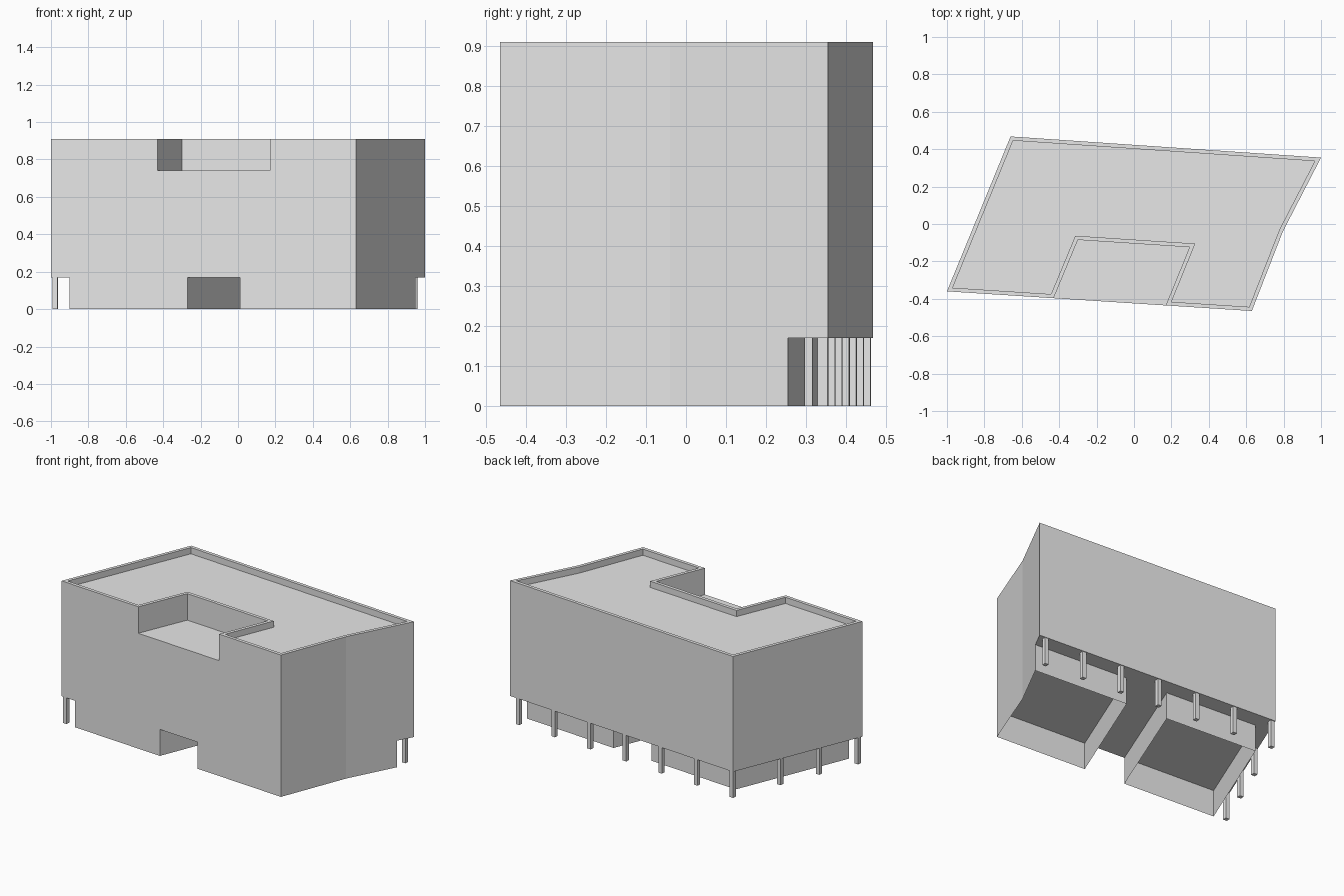
import bpy, bmesh
from math import radians
from mathutils import Vector

cube = bpy.data.objects.get("Cube")
if cube:
    bpy.data.objects.remove(cube, do_unlink=True)

GROUND, SOFFIT, TERRACE, TOP = 0.0, 0.17, 0.74, 0.91
RIM, RECESS, COLUMN = 0.021, 0.04, 0.026

grey = bpy.data.materials.new("plain_grey")
grey.use_nodes = True
grey.diffuse_color = (0.8, 0.8, 0.8, 1)
grey.node_tree.nodes["Principled BSDF"].inputs["Base Color"].default_value = (0.8, 0.8, 0.8, 1)

# Plan corners, counter-clockwise
west_front, east_front = Vector((-1, -0.36)), Vector((0.63, -0.465))
east_bend, east_back = Vector((0.796, -0.04)), Vector((1, 0.355))
west_back = Vector((-0.66, 0.468))


def on_front(x):
    """Point of the front wall line at the given x."""
    t = (x - west_front.x) / (east_front.x - west_front.x)
    return west_front.lerp(east_front, t)


# Front wall breakpoints: ground rooms, passage and roof terrace
room_start, passage_l, passage_r = on_front(-0.9), on_front(-0.27), on_front(0.01)
notch_l, notch_r = on_front(-0.43), on_front(0.17)
notch_back_l, notch_back_r = Vector((-0.3, -0.085)), Vector((0.297, -0.124))
room_end = east_bend.lerp(east_back, 0.747)

sides = [east_front, east_bend, room_end, east_back, west_back]
outline = [west_front, room_start, notch_l, passage_l, passage_r, notch_r] + sides
roofline = [west_front, room_start, notch_l, notch_back_l, notch_back_r, notch_r] + sides
terrace = [notch_l, passage_l, passage_r, notch_r, notch_back_r, notch_back_l]
west_room = [room_start, notch_l, passage_l, Vector((0.022, 0.316)), Vector((-0.603, 0.358))]
east_room = [passage_r, notch_r, east_front, east_bend, room_end, Vector((0.305, 0.298))]

bm = bmesh.new()
shared = {}


def vert(p, z):
    key = (round(p.x, 4), round(p.y, 4), z)
    if key not in shared:
        shared[key] = bm.verts.new((p.x, p.y, z))
    return shared[key]


def slab(points, z):
    return bm.faces.new([vert(p, z) for p in points])


def walls(points, low, high):
    for p, q in zip(points, points[1:] + points[:1]):
        bm.faces.new([vert(p, low), vert(q, low), vert(q, high), vert(p, high)])


# Open-bottomed ground rooms, main storeys and notched top storey
walls(west_room, GROUND, SOFFIT)
walls(east_room, GROUND, SOFFIT)
slab(outline[::-1], SOFFIT)
walls(outline, SOFFIT, TERRACE)
slab(terrace, TERRACE)
walls(roofline, TERRACE, TOP)
roof = slab(roofline, TOP)

# Parapet around the sunken roof
bm.normal_update()
for width in (RIM, 0):
    bmesh.ops.inset_region(bm, faces=[roof], thickness=width,
                           use_even_offset=True, use_boundary=True)
for v in roof.verts:
    v.co.z = TOP - RECESS
bm.normal_update()

# Merge the flat wall bands into whole walls
bmesh.ops.dissolve_limit(bm, angle_limit=radians(0.5), verts=bm.verts[:], edges=bm.edges[:])
mesh = bpy.data.meshes.new("building_shell")
bm.to_mesh(mesh)
bm.free()
mesh.materials.append(grey)
bpy.context.collection.objects.link(bpy.data.objects.new("building_shell", mesh))

# Square columns under the back and left overhangs
bm = bmesh.new()
bmesh.ops.create_cube(bm, size=1)
bmesh.ops.scale(bm, vec=(COLUMN, COLUMN, SOFFIT), verts=bm.verts)
column_mesh = bpy.data.meshes.new("column")
bm.to_mesh(column_mesh)
bm.free()
column_mesh.materials.append(grey)

post_east, post_corner = Vector((0.946, 0.342)), Vector((-0.646, 0.449))
post_front = Vector((-0.977, -0.345))
spots = [post_east.lerp(post_corner, i / 6) for i in range(7)]
spots += [post_corner.lerp(post_front, t) for t in (0.38, 0.69, 1)]
for i, p in enumerate(spots):
    column = bpy.data.objects.new(f"column_{i + 1}", column_mesh)
    column.location = (p.x, p.y, SOFFIT / 2)
    column.rotation_euler.z = radians(-3.8)
    bpy.context.collection.objects.link(column)
